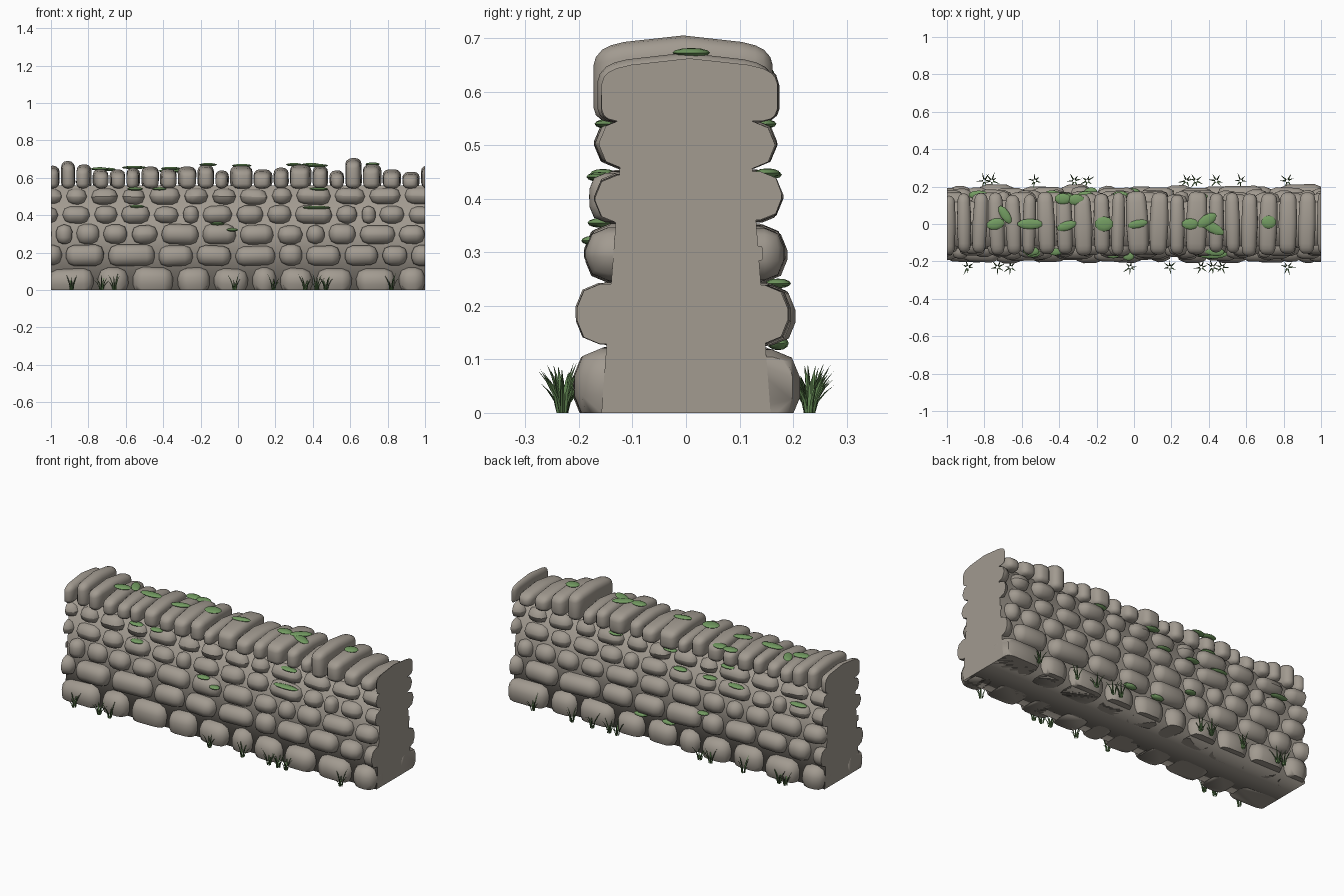
import bpy, bmesh, math, random
from mathutils import Vector, Matrix

if "Cube" in bpy.data.objects:
    bpy.data.objects.remove(bpy.data.objects["Cube"])

random.seed(4)


def material(name, rgb):
    m = bpy.data.materials.new(name)
    m.diffuse_color = (*rgb, 1)
    m.use_nodes = True
    m.node_tree.nodes["Principled BSDF"].inputs["Base Color"].default_value = m.diffuse_color
    return m


STONE = material("grey brown stone", (0.36, 0.325, 0.28))
MOSS = material("moss green", (0.17, 0.33, 0.12))
GRASS = material("dark grass green", (0.10, 0.20, 0.07))


def finish(bm, name, mat, angle=55):
    bmesh.ops.recalc_face_normals(bm, faces=bm.faces)
    me = bpy.data.meshes.new(name)
    bm.to_mesh(me)
    bm.free()
    ob = bpy.data.objects.new(name, me)
    bpy.context.collection.objects.link(ob)
    me.materials.append(mat)
    bpy.ops.object.select_all(action='DESELECT')
    ob.select_set(True)
    bpy.context.view_layer.objects.active = ob
    bpy.ops.object.shade_smooth_by_angle(angle=math.radians(angle))
    return ob


def cut(bm, co, no):
    # trim away the side the normal points to and cap the hole
    geom = bm.verts[:] + bm.edges[:] + bm.faces[:]
    r = bmesh.ops.bisect_plane(bm, geom=geom, plane_co=co, plane_no=no, clear_outer=True)
    edges = [e for e in r['geom_cut'] if isinstance(e, bmesh.types.BMEdge)]
    if edges:
        bmesh.ops.holes_fill(bm, edges=edges, sides=0)


def add_stone(target, lo, hi, round_, coping=False):
    lo, hi = Vector(lo), Vector(hi)
    size, mid = hi - lo, (lo + hi) / 2
    bm = bmesh.new()
    bmesh.ops.create_cube(bm, size=1, matrix=Matrix.Diagonal((*size, 1)))
    bmesh.ops.bevel(bm, geom=bm.edges[:], offset=round_, segments=3 if coping else 2,
                    profile=0.5, affect='EDGES', clamp_overlap=True)
    if coping:
        for y in (-0.11, 0, 0.11):
            bmesh.ops.bisect_plane(bm, geom=bm.verts[:] + bm.edges[:] + bm.faces[:],
                                   plane_co=(0, y, 0), plane_no=(0, 1, 0))
        for v in bm.verts:
            t = (v.co.y / (size.y / 2)) ** 2
            v.co.z -= 0.028 * t * (v.co.z / size.z + 0.5)   # arched top
            v.co.x *= 1.06 - 0.22 * t                       # narrower ends
    yaw = random.uniform(-0.05, 0.05)
    tilt = random.uniform(-0.04, 0.04)
    sx, sz = random.uniform(-.06, .06), random.uniform(-.06, .06)
    for v in bm.verts:
        v.co.x *= 1 + sx * v.co.z / size.z
        v.co.z *= 1 + sz * v.co.x / size.x
    rot = Matrix.Rotation(yaw, 4, 'Z') @ Matrix.Rotation(tilt * (0.3 if coping else 1), 4, 'Y')
    bm.transform(Matrix.Translation(mid) @ rot)
    cut(bm, (1, 0, 0), (1, 0, 0))
    cut(bm, (-1, 0, 0), (-1, 0, 0))
    cut(bm, (0, 0, 0), (0, 0, -1))
    tmp = bpy.data.meshes.new("tmp")
    bm.to_mesh(tmp)
    bm.free()
    target.from_mesh(tmp)
    bpy.data.meshes.remove(tmp)


# Tapered core with rounded shading along its length
bm = bmesh.new()
section = [(-.158, 0), (.158, 0), (.116, .56), (-.116, .56)]
ends = [[bm.verts.new((x, y, z)) for y, z in section] for x in (-1, 1)]
for ring in ends:
    bm.faces.new(ring)
for i in range(4):
    j = (i + 1) % 4
    bm.faces.new((ends[0][i], ends[0][j], ends[1][j], ends[1][i]))
core = finish(bm, "wall_core", STONE, 180)
for p in core.data.polygons:
    p.use_smooth = abs(p.normal.x) < 0.5

# Courses: bottom, top, reach from the middle, joint positions along x
COURSES = [
    (-.02, .118, .21, [-1.03, -.76, -.575, -.335, -.14, .065, .215, .41, .62, .85, 1.012]),
    (.132, .24, .2, [-1.2, -.93, -.705, -.435, -.23, -.025, .21, .355, .56, .76, .915, 1.15]),
    (.248, .35, .186, [-1.2, -.985, -.875, -.73, -.58, -.42, -.2, 0, .2, .355, .475, .64, .85, 1.01]),
    (.358, .45, .178, [-1.1, -.95, -.78, -.635, -.46, -.305, -.2, -.02, .145, .295, .515, .65, .745, .9, 1.1]),
    (.46, .546, .168, [-1.1, -.93, -.795, -.63, -.485, -.3, -.15, 0, .17, .3, .505, .69, .88, 1.1]),
]
for side, label in ((-1, "front"), (1, "back")):
    for n, (z0, z1, reach, joints) in enumerate(COURSES):
        bm = bmesh.new()
        for a, b in zip(joints, joints[1:]):
            if side > 0:
                a, b = -b, -a
            out = side * (reach + random.uniform(-.01, .004))
            y0, y1 = sorted((out, out - side * 0.16))
            dz = random.uniform(-.006, .004)
            add_stone(bm, (a + .012, y0, z0 - random.uniform(0, .004)), (b - .012, y1, z1 + dz),
                      min(.052 if n == 0 else .043, .42 * (b - a - .024)))
        finish(bm, f"{label}_course_{n + 1}", STONE)

# Coping stones standing on edge
COPING_X = [-1.03, -.95, -.867, -.78, -.69, -.6, -.52, -.42, -.325, -.22, -.125, -.045,
            .08, .187, .275, .395, .485, .57, .665, .77, .875, .975, 1.06]
COPING_TOP = [.665, .69, .672, .648, .645, .655, .66, .65, .66, .67, .64, .665,
              .645, .655, .67, .665, .64, .705, .673, .645, .632, .665]
bm = bmesh.new()
for a, b, top in zip(COPING_X, COPING_X[1:], COPING_TOP):
    dy = random.uniform(-.008, .008)
    hy = random.uniform(.158, .17)
    add_stone(bm, (a + .006, dy - hy, .543), (b - .006, dy + hy, top), .032, True)
finish(bm, "coping_stones", STONE)


# Moss pads
def pad(bm, x, y, z, rx, ry, turn=0.0, rz=.009):
    m = (Matrix.Translation((x, y, z)) @ Matrix.Rotation(turn, 4, 'Z')
         @ Matrix.Diagonal((rx, ry, rz, 1)))
    bmesh.ops.create_uvsphere(bm, u_segments=10, v_segments=6, radius=1, matrix=m)


def coping_top(x):
    return next(t for a, b, t in zip(COPING_X, COPING_X[1:], COPING_TOP) if a <= x < b)


bm = bmesh.new()
for x, y, rx, ry, turn in [(-.74, 0, .05, .03, .2), (-.69, .05, .055, .025, -1), (-.555, 0, .07, .028, 0),
                           (-.36, -.01, .055, .025, .3), (-.16, 0, .05, .04, 0), (.02, 0, .055, .022, .2),
                           (.3, 0, .045, .03, 0), (.39, .02, .06, .03, .6), (.42, -.02, .07, .028, -.5),
                           (.72, .01, .04, .035, 0)]:
    pad(bm, x, y, coping_top(x), rx, ry, turn)
finish(bm, "coping_moss", MOSS)

bm = bmesh.new()
for x, y, z, rx in [(-.55, -.145, .541, .045), (-.42, -.145, .541, .04), (-.54, -.155, .447, .04),
                    (-.11, -.16, .355, .04), (-.03, -.172, .322, .032), (.42, -.162, .441, .08),
                    (.43, -.147, .54, .055), (.35, .145, .54, .045), (0, .145, .54, .045),
                    (-.07, .152, .448, .045), (-.26, .152, .448, .045), (-.37, .145, .54, .045),
                    (-.43, .155, .445, .055), (-.83, .155, .445, .055), (-.23, .172, .242, .035)]:
    pad(bm, x, y, z, rx, .024, random.uniform(-.15, .15))
for x in (.17, -.01):
    pad(bm, x, .172, .13, .042, .02, 0, .013)
for x, y in [(-.31, .13), (-.38, .135)]:
    pad(bm, x, y, .637, .045, .03)
finish(bm, "ledge_moss", MOSS)

# Grass tufts along both feet: thin tapered blades bending outwards
FRONT = [-.89, -.73, -.66, -.02, .19, .36, .42, .47, .82]
BACK = [-.80, -.76, -.53, -.32, -.25, .28, .33, .44, .57, .82]
for label, side, xs in (("front_grass", -1, FRONT), ("back_grass", 1, BACK)):
    bm = bmesh.new()
    for cx in xs:
        start = random.uniform(0, 6.28)
        for k in range(6):
            ang = start + k * 1.05 + random.uniform(-.3, .3)
            d = Vector((math.cos(ang), math.sin(ang), 0))
            w = Vector((-d.y, d.x, 0)) * .0042
            base = Vector((cx, side * .231, 0)) + d * .007
            h, spread = random.uniform(.045, .095), random.uniform(.022, .042)
            rings = []
            for t, s in ((0, 1), (.4, .9), (.75, .6)):
                p = base + d * spread * t * t + Vector((0, 0, h * t))
                rings.append([bm.verts.new(p + w * s), bm.verts.new(p - w * s),
                              bm.verts.new(p + d * .004 * s)])
            tip = bm.verts.new(base + d * spread + Vector((0, 0, h)))
            for i in range(3):
                j = (i + 1) % 3
                for r0, r1 in zip(rings, rings[1:]):
                    bm.faces.new((r0[i], r0[j], r1[j], r1[i]))
                bm.faces.new((rings[-1][i], rings[-1][j], tip))
    finish(bm, label, GRASS)
